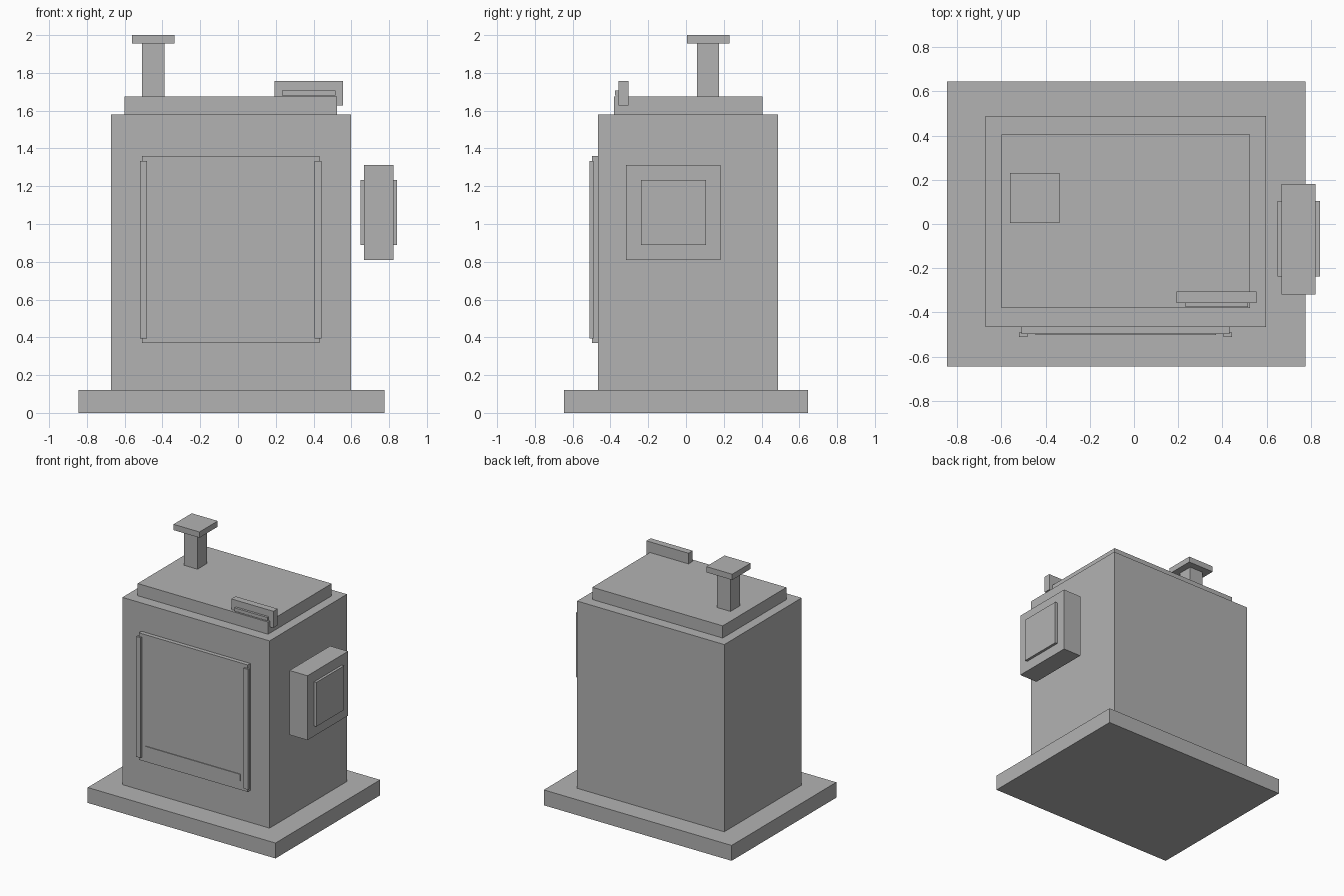
import bpy

cube = bpy.data.objects.get("Cube")
if cube:
    bpy.data.objects.remove(cube, do_unlink=True)

# One plain grey for the whole model
grey = bpy.data.materials.new("plain_grey")
grey.use_nodes = True
grey.diffuse_color = (0.448, 0.448, 0.448, 1)
grey.node_tree.nodes["Principled BSDF"].inputs["Base Color"].default_value = grey.diffuse_color


def box(name, x, y, z):
    """Box spanning the given (low, high) range on each axis."""
    spans = (x, y, z)
    bpy.ops.mesh.primitive_cube_add(size=1, location=[sum(s) / 2 for s in spans])
    part = bpy.context.object
    part.name = name
    part.scale = [s[1] - s[0] for s in spans]
    bpy.ops.object.transform_apply(location=False, rotation=False, scale=True)
    part.data.materials.append(grey)
    return part


# Plinth, main body and roof slab
box("base", (-0.845, 0.775), (-0.645, 0.645), (0, 0.12))
box("body", (-0.672, 0.598), (-0.465, 0.488), (0.12, 1.58))
box("roof_slab", (-0.6, 0.525), (-0.38, 0.405), (1.58, 1.675))

# Chimney
box("chimney", (-0.507, -0.39), (0.058, 0.176), (1.675, 1.955))
box("chimney_cap", (-0.56, -0.336), (0.005, 0.23), (1.955, 2.0))

# Front door with its side rails and sill
box("door", (-0.508, 0.432), (-0.497, -0.465), (0.37, 1.36))
for name, x in (("right_rail", -0.501), ("left_rail", 0.424)):
    box(name, (x - 0.019, x + 0.019), (-0.511, -0.491), (0.395, 1.333))
box("door_sill", (-0.446, 0.371), (-0.503, -0.495), (0.44, 0.493))

# Roof sign and its strip
box("roof_sign", (0.192, 0.555), (-0.357, -0.305), (1.628, 1.758))
box("sign_strip", (0.233, 0.515), (-0.375, -0.356), (1.68, 1.706))

# Side box with a panel standing out on both faces
box("side_box", (0.667, 0.822), (-0.318, 0.182), (0.81, 1.312))
box("side_panel", (0.648, 0.842), (-0.238, 0.105), (0.89, 1.234))
